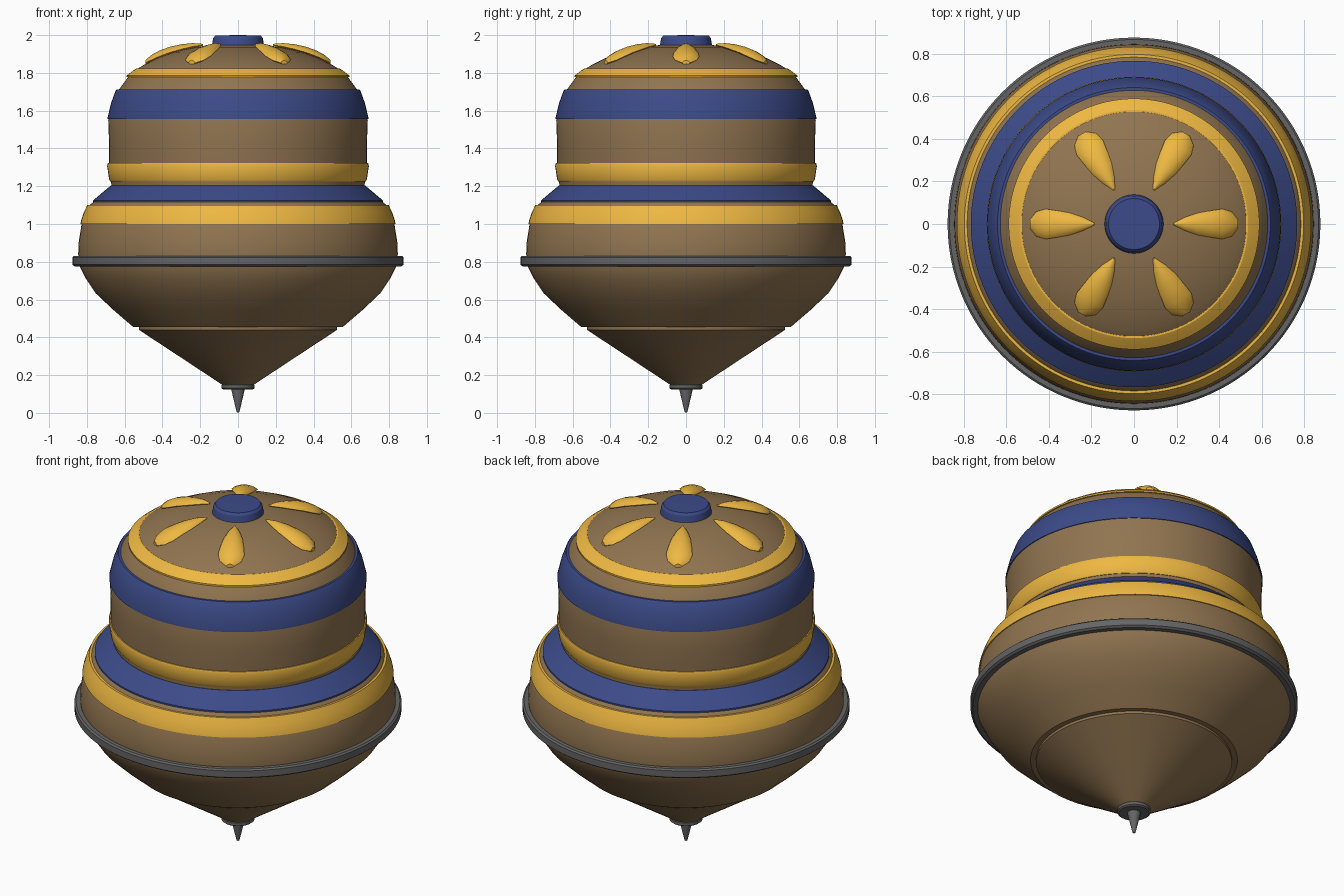
import bpy, bmesh
from math import sin, cos, pi, radians

if "Cube" in bpy.data.objects:
    bpy.data.objects.remove(bpy.data.objects["Cube"])

SEG = 128

def material(name, rgb):
    m = bpy.data.materials.new(name)
    m.diffuse_color = (*rgb, 1)
    m.use_nodes = True
    m.node_tree.nodes["Principled BSDF"].inputs["Base Color"].default_value = m.diffuse_color
    return m

WOOD = material("wood", (0.28, 0.175, 0.08))
GOLD = material("gold", (0.86, 0.48, 0.055))
BLUE = material("blue", (0.045, 0.07, 0.25))
STEEL = material("steel", (0.13, 0.13, 0.13))

def finish(bm, name, mat, angle=25):
    bmesh.ops.recalc_face_normals(bm, faces=bm.faces)
    me = bpy.data.meshes.new(name)
    bm.to_mesh(me)
    bm.free()
    me.materials.append(mat)
    ob = bpy.data.objects.new(name, me)
    bpy.context.collection.objects.link(ob)
    bpy.ops.object.select_all(action='DESELECT')
    ob.select_set(True)
    bpy.context.view_layer.objects.active = ob
    bpy.ops.object.shade_smooth_by_angle(angle=radians(angle))
    return ob

def lathe(name, profile, mat, closed=False):
    """Turn an (r, z) profile around the z axis."""
    bm = bmesh.new()
    vs = [bm.verts.new((r, 0, z)) for r, z in profile]
    pairs = list(zip(vs, vs[1:])) + ([(vs[-1], vs[0])] if closed else [])
    edges = [bm.edges.new(p) for p in pairs]
    bmesh.ops.spin(bm, geom=vs + edges, cent=(0, 0, 0), axis=(0, 0, 1),
                   angle=2 * pi, steps=SEG, use_merge=True)
    bmesh.ops.remove_doubles(bm, verts=bm.verts, dist=1e-5)
    return finish(bm, name, mat)

def band(name, outer, mat, depth=0.03):
    """Ring sunk into the body, given its visible outline from bottom to top."""
    (r0, z0), (r1, z1) = outer[0], outer[-1]
    return lathe(name, outer + [(r1 - depth, z1), (r0 - depth, z0)], mat, True)

# Wooden body: lower cone, belly, waist, drum and dome
DOME = [(0.55, 1.81), (0.50, 1.842), (0.43, 1.877), (0.34, 1.91),
        (0.23, 1.936), (0.12, 1.95), (0, 1.953)]
lathe("lower_cone", [(0, 0.145), (0.085, 0.15), (0.525, 0.44), (0.525, 0.47), (0, 0.47)], WOOD)
lathe("body", [(0, 0.455), (0.555, 0.455), (0.66, 0.545), (0.755, 0.635), (0.805, 0.71),
               (0.84, 0.78), (0.846, 0.84), (0.844, 0.90), (0.828, 1.0), (0.785, 1.10),
               (0.765, 1.118), (0.67, 1.20), (0.672, 1.23), (0.683, 1.32), (0.683, 1.44),
               (0.687, 1.55), (0.667, 1.63), (0.628, 1.715), (0.584, 1.775)] + DOME, WOOD)

# Steel point, collar and belt
lathe("steel_tip", [(0, 0), (0.008, 0.006), (0.036, 0.125), (0.036, 0.14), (0, 0.14)], STEEL)
lathe("tip_collar", [(0, 0.125), (0.08, 0.125), (0.088, 0.131), (0.088, 0.147),
                     (0.08, 0.153), (0, 0.153)], STEEL)
band("steel_belt", [(0.865, 0.776), (0.877, 0.785), (0.877, 0.823), (0.868, 0.831)], STEEL, 0.05)

# Painted bands
band("belly_gold_band", [(0.834, 1.0), (0.83, 1.02), (0.817, 1.06), (0.798, 1.10)], GOLD)
band("shoulder_blue_band", [(0.768, 1.115), (0.768, 1.124), (0.68, 1.198), (0.672, 1.204)], BLUE)
band("waist_gold_band", [(0.675, 1.224), (0.682, 1.235), (0.693, 1.308), (0.689, 1.322)], GOLD)
band("drum_blue_band", [(0.690, 1.557), (0.690, 1.565), (0.672, 1.64), (0.648, 1.706), (0.642, 1.713)], BLUE)
band("dome_gold_band", [(0.590, 1.777), (0.590, 1.786), (0.55, 1.816), (0.537, 1.824)], GOLD)

# Blue cap on top
lathe("cap", [(0, 1.93), (0.125, 1.935), (0.138, 1.948), (0.131, 1.985), (0.12, 1.998), (0, 2.0)], BLUE)

def dome_z(r):
    for (ra, za), (rb, zb) in zip(DOME, DOME[1:]):
        if rb <= r <= ra:
            return zb + (za - zb) * (r - rb) / (ra - rb)
    return DOME[0][1]

# Six ridged leaf petals: (radius, half width, height)
PETAL = [(0.185, 0.004, 0.006), (0.24, 0.032, 0.018), (0.30, 0.052, 0.026),
         (0.36, 0.063, 0.030), (0.415, 0.071, 0.030), (0.46, 0.058, 0.026), (0.49, 0.02, 0.014)]
SECTION = [(-1, 0), (-0.8, 0.45), (-0.45, 0.8), (0, 1), (0.45, 0.8), (0.8, 0.45), (1, 0),
           (0.6, -0.5), (-0.6, -0.5)]
for k in range(6):
    a = k * pi / 3
    bm = bmesh.new()
    rings = []
    for r, w, h in PETAL:
        rings.append([bm.verts.new((r * cos(a) - w * u * sin(a), r * sin(a) + w * u * cos(a),
                                    dome_z(r) + 0.006 + h * v)) for u, v in SECTION])
    n = len(SECTION)
    for A, B in zip(rings, rings[1:]):
        for i in range(n):
            j = (i + 1) % n
            bm.faces.new((A[i], A[j], B[j], B[i]))
    bm.faces.new(rings[0])
    bm.faces.new(rings[-1])
    finish(bm, f"petal_{k + 1}", GOLD, 30)
